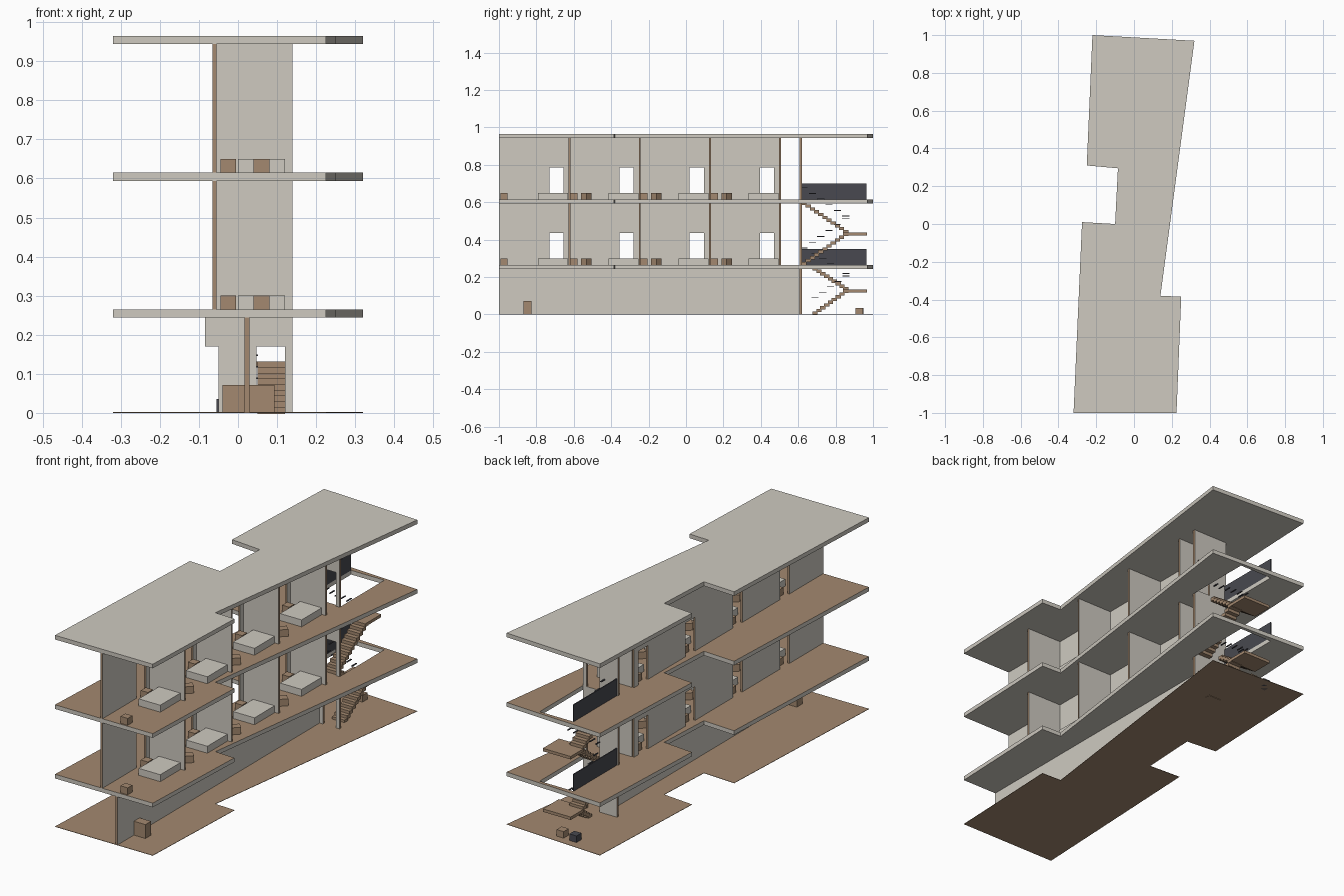
import bpy, bmesh, math
from mathutils import Matrix, Vector

cube = bpy.data.objects.get("Cube")
if cube:
    bpy.data.objects.remove(cube, do_unlink=True)


def material(name, rgb):
    m = bpy.data.materials.new(name)
    m.use_nodes = True
    m.diffuse_color = (*rgb, 1)
    m.node_tree.nodes["Principled BSDF"].inputs["Base Color"].default_value = (*rgb, 1)
    return m


PLASTER = material("pale_plaster", (0.62, 0.59, 0.53))
WOOD = material("brown_wood", (0.37, 0.25, 0.16))
DARK = material("dark_metal", (0.065, 0.066, 0.08))


def finish(name, bm, mats, rule=None):
    bmesh.ops.recalc_face_normals(bm, faces=bm.faces)
    if rule:
        for f in bm.faces:
            f.material_index = int(rule(f.normal))
    mesh = bpy.data.meshes.new(name)
    bm.to_mesh(mesh)
    bm.free()
    for m in mats:
        mesh.materials.append(m)
    obj = bpy.data.objects.new(name, mesh)
    bpy.context.collection.objects.link(obj)
    return obj


def add_box(bm, x, y, z, turn=0):
    centre = Vector([(a + b) / 2 for a, b in (x, y, z)])
    size = [b - a for a, b in (x, y, z)]
    bmesh.ops.create_cube(bm, size=1, matrix=Matrix.Translation(centre)
                          @ Matrix.Rotation(turn, 4, 'Z') @ Matrix.Diagonal((*size, 1)))


def box(name, x, y, z, mat, turn=0):
    bm = bmesh.new()
    add_box(bm, x, y, z, turn)
    return finish(name, bm, [mat])


def extrude(bm, faces, vec):
    new = bmesh.ops.extrude_face_region(bm, geom=faces)["geom"]
    bmesh.ops.translate(bm, vec=vec, verts=[v for v in new if isinstance(v, bmesh.types.BMVert)])


def slab(name, loops, z0, z1, mats, rule=None):
    """Flat plate from an outline and optional hole loops."""
    bm = bmesh.new()
    edges = []
    for loop in loops:
        vs = [bm.verts.new((x, y, z0)) for x, y in loop]
        edges += [bm.edges.new((vs[i - 1], vs[i])) for i in range(len(vs))]
    bmesh.ops.triangle_fill(bm, edges=edges, use_beauty=True, normal=(0, 0, 1))
    extrude(bm, bm.faces[:], (0, 0, z1 - z0))
    bmesh.ops.dissolve_limit(bm, angle_limit=0.01, verts=bm.verts[:], edges=bm.edges[:])
    return finish(name, bm, mats, rule)


def wall(name, axis, pos, thick, a, b, z0, z1, doors=()):
    """Wall along an axis with door notches; pale sides, wooden edges."""
    pts = [(a, z0)]
    for d0, d1 in doors:
        pts += [(d0, z0), (d0, z0 + DOOR_H), (d1, z0 + DOOR_H), (d1, z0)]
    pts += [(b, z0), (b, z1), (a, z1)]
    low = pos - thick / 2
    bm = bmesh.new()
    vs = [bm.verts.new((low, s, z) if axis == 'Y' else (s, low, z)) for s, z in pts]
    face = bm.faces.new(vs)
    across = Vector((1, 0, 0)) if axis == 'Y' else Vector((0, 1, 0))
    extrude(bm, [face], across * thick)
    return finish(name, bm, [PLASTER, WOOD], lambda n: abs(n.dot(across)) < 0.5)


# Floor plates
OUTLINE = [(-0.22, 1.0), (0.32, 0.97), (0.14, -0.38), (0.25, -0.385), (0.225, -1.0),
           (-0.32, -1.0), (-0.275, 0.01), (-0.10, 0.0), (-0.085, 0.295), (-0.25, 0.31)]
STAIRWELL = [(-0.045, 0.62), (0.14, 0.62), (0.14, 0.965), (-0.045, 0.965)]
DOOR_H = 0.17
T = 0.021
LEVELS = [0.265, 0.615]
ROOF = 0.965

slab("ground_floor", [OUTLINE], 0, 0.002, [WOOD])
for n, z in enumerate(LEVELS, 1):
    slab(f"floor_slab_{n}", [OUTLINE, STAIRWELL], z - T, z,
         [PLASTER, WOOD], lambda nrm: nrm.z > 0.5)
slab("roof_slab", [OUTLINE], ROOF - T, ROOF, [PLASTER])

# Ground storey walls
ceiling = LEVELS[0] - T
STAIR_DOOR = [(0.047, 0.12)]
wall("ground_spine_wall", 'Y', 0.023, 0.012, -1, 0.608, 0, ceiling)
wall("ground_stair_wall", 'X', 0.614, 0.012, -0.05, 0.14, 0, ceiling, STAIR_DOOR)
box("ground_lintel", (-0.085, -0.05), (0.608, 0.62), (DOOR_H, ceiling), PLASTER)

# Upper storeys: spine, partitions and room furniture
PITCH = 0.375
STARTS = [-1 + PITCH * i for i in range(4)]
for n, z in enumerate(LEVELS, 1):
    top = z + 0.35 - T
    wall(f"spine_wall_{n}", 'Y', -0.06, 0.01, -1, 0.505, z, top,
         [(y + 0.27, y + 0.345) for y in STARTS])
    wall(f"stair_wall_{n}", 'X', 0.614, 0.012, -0.055, 0.14, z, top, STAIR_DOOR)
    for r, y in enumerate(STARTS, 1):
        tag = f"{n}_{r}"
        h = (z, z + 0.035)
        wall(f"partition_{tag}", 'X', y + PITCH + 0.003, 0.01, -0.055, 0.14, z, top)
        box(f"bed_{tag}", (0, 0.12), (y + 0.21, y + 0.37), h, PLASTER)
        box(f"cabinet_{tag}", (0.04, 0.08), (y + 0.008, y + 0.045), h, WOOD)
        box(f"bedside_table_{tag}", (-0.045, -0.005), (y + 0.29, y + 0.33), h, WOOD)
        if r > 1:
            box(f"stool_{tag}", (0.08, 0.12), (y + 0.072, y + 0.112), h, WOOD, math.pi / 4)
    box(f"stair_guard_{n}", (-0.05, -0.045), (0.615, 0.965), (z, z + 0.085), DARK)


def flight(name, x, rail_x, start, end, count):
    """Stepped run between two (y, z) points with floating rail pieces."""
    steps, rail = bmesh.new(), bmesh.new()
    dy, dz = (end[0] - start[0]) / count, (end[1] - start[1]) / count
    for i in range(count):
        y, z = start[0] + dy * (i + 0.5), start[1] + dz * (i + 1)
        add_box(steps, x, (y - 0.014, y + 0.014), (z - 0.017, z))
        if i % 2 == 0:
            add_box(rail, (rail_x - 0.003, rail_x + 0.003), (y - 0.019, y + 0.019),
                    (z + 0.072, z + 0.076))
    finish(name, steps, [WOOD])
    finish(name + "_rail", rail, [DARK])


# Stairs: two runs and a half landing per storey
RIGHT, LEFT = (0.05, 0.12), (-0.035, 0.04)
for n, (z0, mid, z1, y0, count) in enumerate([(0, 0.132, LEVELS[0] - 0.012, 0.68, 9),
                                              (LEVELS[0], 0.437, LEVELS[1] - 0.012, 0.62, 11)], 1):
    flight(f"lower_flight_{n}", RIGHT, 0.048, (y0, z0), (0.865, mid), count)
    flight(f"upper_flight_{n}", LEFT, 0.02, (0.865, mid), (y0, z1), count)
    box(f"landing_{n}", (-0.035, 0.12), (0.86, 0.968), (mid - 0.015, mid), WOOD)

# Ground floor furniture
box("reception_desk", (-0.04, 0.093), (-0.87, -0.825), (0, 0.072), WOOD)
box("wooden_seat", (0.02, 0.06), (0.905, 0.945), (0, 0.035), WOOD)
box("dark_seat", (-0.055, -0.015), (0.91, 0.95), (0, 0.035), DARK)
